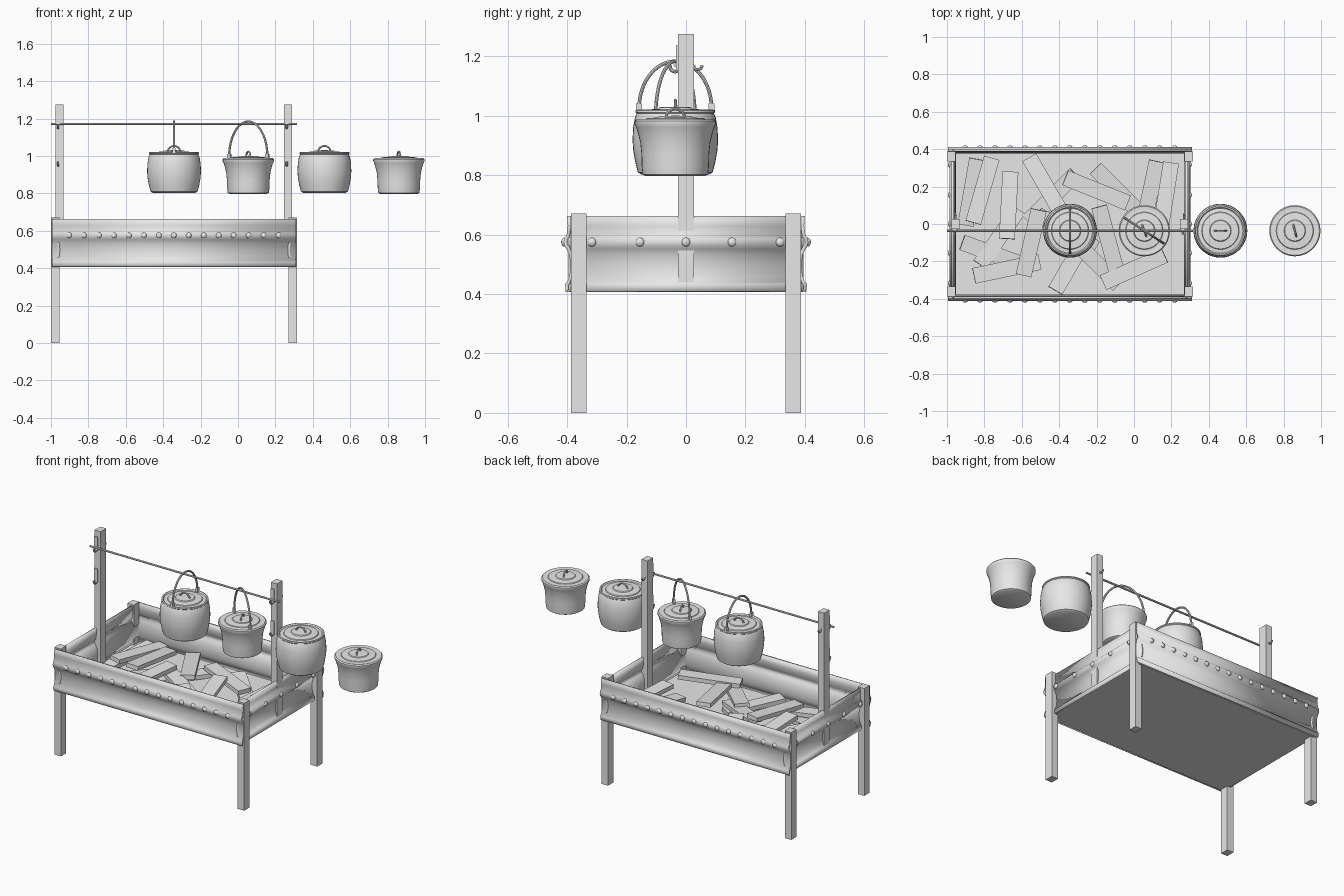
import bpy, bmesh, math
from mathutils import Matrix, Vector

cube = bpy.data.objects.get("Cube")
if cube:
    bpy.data.objects.remove(cube, do_unlink=True)

GREY = (0.8, 0.8, 0.8, 1)
metal = bpy.data.materials.new("plain grey")
metal.use_nodes = True
metal.diffuse_color = GREY
metal.node_tree.nodes["Principled BSDF"].inputs["Base Color"].default_value = GREY


def finish(name, bm, smooth=True):
    bmesh.ops.recalc_face_normals(bm, faces=bm.faces)
    me = bpy.data.meshes.new(name)
    bm.to_mesh(me)
    bm.free()
    me.materials.append(metal)
    ob = bpy.data.objects.new(name, me)
    bpy.context.collection.objects.link(ob)
    if smooth:
        bpy.ops.object.select_all(action='DESELECT')
        ob.select_set(True)
        bpy.context.view_layer.objects.active = ob
        bpy.ops.object.shade_smooth_by_angle(angle=math.radians(35))
    return ob


def box(name, centre, size, rot=None):
    bm = bmesh.new()
    m = Matrix.Translation(centre) @ (rot or Matrix()) @ Matrix.Diagonal((*size, 1))
    bmesh.ops.create_cube(bm, size=1, matrix=m)
    return finish(name, bm, False)


def lathe(name, profile, loc, steps=40):
    bm = bmesh.new()
    vs = [bm.verts.new((r, 0, z)) for r, z in profile]
    es = [bm.edges.new(p) for p in zip(vs, vs[1:])]
    bmesh.ops.spin(bm, geom=vs + es, cent=(0, 0, 0), axis=(0, 0, 1),
                   angle=math.tau, steps=steps, use_duplicate=False)
    bmesh.ops.remove_doubles(bm, verts=bm.verts, dist=1e-5)
    bmesh.ops.translate(bm, verts=bm.verts, vec=loc)
    return finish(name, bm)


def tube(name, points, radius, sides=8):
    """Round wire swept along a list of points."""
    pts = [Vector(p) for p in points]
    flat = (pts[-1] - pts[0]).cross(pts[len(pts) // 2] - pts[0])
    side = flat.normalized() if flat.length > 1e-6 else Vector((0, 1, 0))
    bm = bmesh.new()
    rings = []
    for i, p in enumerate(pts):
        t = (pts[min(i + 1, len(pts) - 1)] - pts[max(i - 1, 0)]).normalized()
        up = t.cross(side)
        rings.append([bm.verts.new(p + radius * (math.cos(a) * side + math.sin(a) * up))
                      for a in (math.tau * k / sides for k in range(sides))])
    for a, b in zip(rings, rings[1:]):
        for k in range(sides):
            n = (k + 1) % sides
            bm.faces.new((a[k], a[n], b[n], b[k]))
    bm.faces.new(rings[0])
    bm.faces.new(rings[-1])
    return finish(name, bm)


def arch(name, centre, half_width, height, angle, radius):
    """Half-ellipse wire standing upright, turned about z."""
    c, s = math.cos(angle), math.sin(angle)
    pts = []
    for k in range(25):
        a = math.pi * k / 24
        w = half_width * math.cos(a)
        pts.append((centre[0] + c * w, centre[1] + s * w,
                    centre[2] + height * math.sin(a)))
    return tube(name, pts, radius)


CX = -0.343            # middle of the fire tray
HX, HY = 0.652, 0.4    # half length and half depth of the tray

# Tray walls: pressed sheet with a bottom flange and a riveted bead
SHEET = [(0, .407), (.006, .41), (.007, .435), (0, .441), (-.008, .465),
         (-.011, .495), (-.008, .53), (.002, .552), (.01, .562), (.012, .575),
         (.01, .588), (.002, .598), (-.002, .63), (0, .663)]


def wall(name, centre, half, turn, rivets):
    m = Matrix.Translation(centre) @ Matrix.Rotation(turn, 4, 'Z')
    bm = bmesh.new()
    rows = [[bm.verts.new(m @ Vector((s * half, -d, z))) for d, z in SHEET] for s in (-1, 1)]
    for i in range(len(SHEET) - 1):
        bm.faces.new((rows[0][i], rows[1][i], rows[1][i + 1], rows[0][i + 1]))
    ob = finish(name, bm)
    mod = ob.modifiers.new("thickness", 'SOLIDIFY')
    mod.thickness = 0.012
    inward = m.to_3x3() @ Vector((0, 1, 0))
    mod.offset = -1 if ob.data.polygons[-1].normal.dot(inward) < 0 else 1
    # Rivets along the bead
    bm = bmesh.new()
    for x in rivets:
        bmesh.ops.create_uvsphere(bm, u_segments=12, v_segments=8, radius=0.015,
            matrix=m @ Matrix.Translation((x, -.01, .575)) @ Matrix.Diagonal((1, .7, 1, 1)))
    finish(name + "_rivets", bm)


long_rivets = [-.56 + .08 * i for i in range(15)]
end_rivets = [-.317, -.155, 0, .155, .317]
wall("front_wall", (CX, -HY, 0), HX, 0, long_rivets)
wall("back_wall", (CX, HY, 0), HX, math.pi, long_rivets)
wall("left_wall", (CX + .632, 0, 0), HY - .005, math.pi / 2, end_rivets)
wall("right_wall", (CX - .632, 0, 0), HY - .005, -math.pi / 2, end_rivets)
box("tray_floor", (CX, 0, .414), (1.27, .785, .012))

# Legs, uprights and hooks
for sx, end in ((-1, "right"), (1, "left")):
    for sy, face in ((-1, "front"), (1, "back")):
        box(f"{face}_{end}_leg", (CX + sx * .635, sy * .361, .336), (.045, .053, .672))
    px = CX + sx * .611
    box(f"{end}_upright", (px, 0, .847), (.042, .054, .856))
    for z in (1.165, .965):
        hx = px - .008
        box(f"{end}_hook_plate", (hx, -.03, z + .03), (.024, .008, .085))
        curl = [(hx, -.037 - .016 * math.cos(a), z - .016 * math.sin(a))
                for a in (math.pi * k / 10 for k in range(-1, 11))]
        tube(f"{end}_hook", curl, .006)
    tail = [(px, .04 - .014 * math.cos(a), 1.17 - .014 * math.sin(a))
            for a in (math.pi * k / 8 for k in range(9))]
    tube(f"{end}_hook_tail", tail, .005)

# Spit rod
ROD_Y = -.036
tube("spit_rod", [(-1, ROD_Y, 1.171), (CX, ROD_Y, 1.171), (.315, ROD_Y, 1.171)], .006)

# Cooking pots, closed by lids with a loop handle
BARREL = [(0, .803), (.115, .803), (.126, .81), (.135, .845), (.142, .885), (.144, .92),
          (.142, .96), (.136, .995), (.13, 1.008), (.134, 1.012), (.133, 1.019),
          (.126, 1.021), (.12, 1.014), (.1, 1.016), (.097, 1.021), (.058, 1.024),
          (.054, 1.029), (0, 1.031)]
FLARED = [(0, .797), (.1, .797), (.11, .803), (.113, .83), (.114, .87), (.118, .91),
          (.125, .94), (.132, .962), (.137, .972), (.137, .982), (.131, .988),
          (.122, .986), (.1, .988), (.097, .992), (.058, .995), (.054, .999), (0, 1.001)]


def pot(name, profile, x, loop_angle, bail_angle=None):
    top = profile[-1][1]
    lathe(name, profile, (x, ROD_Y, 0))
    arch(name + "_lid_loop", (x, ROD_Y, top - .006), .032, .028, loop_angle, .005)
    if bail_angle is None:
        return
    r = .122
    z = top - .005
    arch(name + "_bail", (x, ROD_Y, z), r, 1.184 - z, bail_angle, .006)
    for s in (-1, 1):
        ear = (x + s * r * math.cos(bail_angle), ROD_Y + s * r * math.sin(bail_angle), z)
        box(name + "_ear", ear, (.02, .014, .03), Matrix.Rotation(bail_angle, 4, 'Z'))


pot("hanging_round_pot", BARREL, -.342, 0, math.pi / 2)
pot("hanging_flared_pot", FLARED, .055, math.radians(110), math.radians(-33))
pot("loose_round_pot", BARREL, .462, 0)
pot("loose_flared_pot", FLARED, .86, math.radians(105))

# Firewood: x, y, heading in degrees, layer
WOOD = [(-.87, .17, 80, 0), (-.81, .18, 74, 1), (-.67, .1, 87, 2), (-.55, -.1, 77, 2),
        (-.68, -.24, 12, 1), (-.75, -.16, -20, 0), (-.47, .2, -60, 1), (-.2, .18, -22, 1),
        (-.08, .17, -45, 0), (.085, .16, 78, 1), (.17, .15, 81, 2), (-.14, -.08, -75, 2),
        (0, -.24, 24, 2), (-.33, -.2, 60, 0), (-.21, -.2, -45, 1), (-.44, .14, 45, 0),
        (-.72, -.07, 55, 0), (-.36, -.04, -30, 1)]
for i, (x, y, deg, layer) in enumerate(WOOD):
    tilt = math.radians((-4, 3, 5)[i % 3])
    rot = Matrix.Rotation(math.radians(deg), 4, 'Z') @ Matrix.Rotation(tilt, 4, 'Y')
    box("firewood", (x, y, .442 + .03 * layer), (.36, .085, .026), rot)
